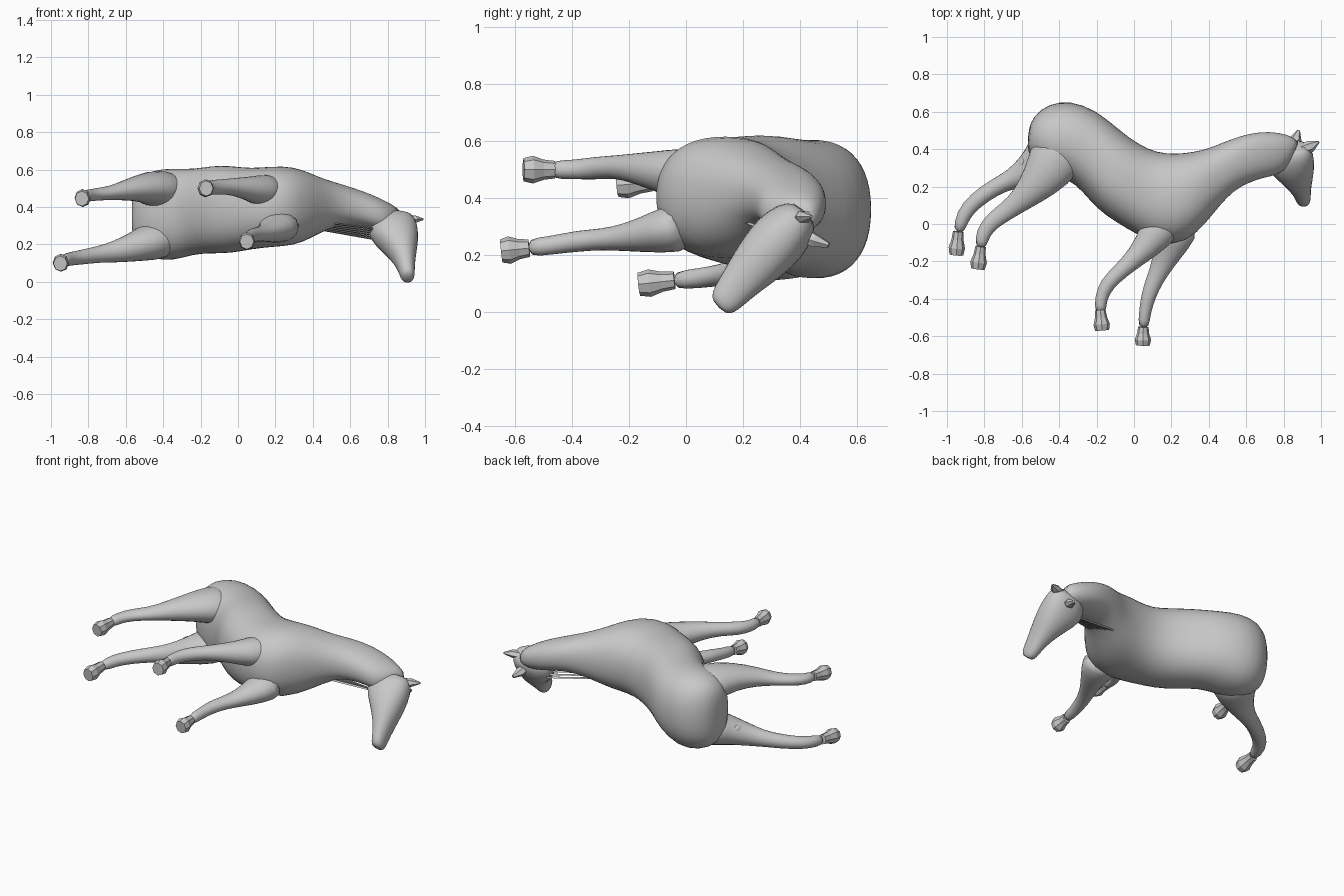
import bpy, bmesh, math
from mathutils import Vector as V

coat = bpy.data.materials.new("grey coat")
coat.diffuse_color = (0.58, 0.58, 0.58, 1)


def finish(name, bm, smooth=True):
    bmesh.ops.recalc_face_normals(bm, faces=bm.faces[:])
    mesh = bpy.data.meshes.new(name)
    bm.to_mesh(mesh)
    bm.free()
    ob = bpy.data.objects.new(name, mesh)
    bpy.context.collection.objects.link(ob)
    mesh.materials.append(coat)
    if smooth:
        for p in mesh.polygons:
            p.use_smooth = True
        mod = ob.modifiers.new("soften", 'SUBSURF')
        mod.levels = mod.render_levels = 1
    return ob


def loft(name, rings, n=16, power=1.0, smooth=True):
    """Skin a row of rings, each given as (centre, half axis u, half axis v)."""
    bm = bmesh.new()
    rows = []
    for c, u, v in rings:
        row = []
        for i in range(n):
            t = 2 * math.pi * i / n
            cs, sn = math.cos(t), math.sin(t)
            cs = math.copysign(abs(cs) ** power, cs)
            sn = math.copysign(abs(sn) ** power, sn)
            row.append(bm.verts.new(c + u * cs + v * sn))
        rows.append(row)
    for a, b in zip(rows, rows[1:]):
        for i in range(n):
            j = (i + 1) % n
            bm.faces.new((a[i], a[j], b[j], b[i]))
    bm.faces.new(rows[0])
    bm.faces.new(rows[-1])
    return finish(name, bm, smooth)


def limb(name, pts, n=12, smooth=True):
    """Tube along points (x, y, z, in-plane radius, sideways radius)."""
    rings = []
    for i, p in enumerate(pts):
        a, b = pts[max(i - 1, 0)], pts[min(i + 1, len(pts) - 1)]
        t = (V(b[:3]) - V(a[:3])).normalized()
        u = t.cross(V((0, 0, 1))).normalized()
        rings.append((V(p[:3]), u * p[3], u.cross(t) * p[4]))
    return loft(name, rings, n, 1.0, smooth)


# Trunk and neck: back point x y, belly point x y, middle z, half width
trunk = [
    (-.565, .50, -.57, .42, .36, .09),
    (-.54, .58, -.56, .35, .36, .19),
    (-.455, .645, -.46, .28, .36, .24),
    (-.34, .662, -.35, .235, .36, .25),
    (-.20, .61, -.28, .18, .375, .228),
    (-.08, .505, -.20, .08, .387, .236),
    (.02, .43, -.10, .01, .387, .236),
    (.12, .382, .02, -.06, .39, .217),
    (.23, .375, .13, -.115, .403, .217),
    (.32, .387, .28, -.105, .405, .213),
    (.40, .405, .39, .01, .407, .172),
    (.47, .435, .46, .10, .412, .137),
    (.55, .465, .53, .175, .415, .112),
    (.63, .487, .61, .22, .402, .10),
    (.72, .496, .70, .25, .378, .092),
    (.82, .482, .77, .26, .35, .08),
    (.90, .44, .83, .31, .335, .05),
]
rings = []
for xt, yt, xb, yb, z, w in trunk:
    top, bot = V((xt, yt, z)), V((xb, yb, z))
    rings.append(((top + bot) / 2, (top - bot) / 2, V((0, 0, w))))
loft("trunk_and_neck", rings, 24, .87)

# Head: jaw x, forehead x, centre y z, half width
head = [
    (.78, .93, .42, .355, .05),
    (.71, .957, .385, .32, .088),
    (.68, .97, .33, .26, .108),
    (.765, .962, .265, .19, .098),
    (.825, .95, .205, .125, .078),
    (.855, .946, .16, .07, .064),
    (.865, .946, .13, .035, .056),
    (.88, .935, .115, .015, .033),
]
loft("head", [(V(((a + b) / 2, y, z)), V(((b - a) / 2, 0, 0)),
               V((0, w * .72, -w * .69))) for a, b, y, z, w in head], 14, .9)

# Ears
limb("lower_ear", [(.85, .41, .27, .03, .03), (.865, .455, .25, .032, .025),
                   (.88, .50, .235, .008, .01)], 6, False)
limb("upper_ear", [(.90, .40, .33, .03, .025), (.945, .415, .335, .032, .022),
                   (.99, .44, .335, .005, .005)], 6, False)

# Legs, from hip or shoulder down to the fetlock
limb("upper_hind_leg", [
    (-.37, .46, .48, .15, .105), (-.42, .34, .495, .155, .11),
    (-.50, .23, .505, .112, .08), (-.60, .13, .49, .065, .057),
    (-.68, .07, .475, .052, .038), (-.76, .015, .468, .047, .035),
    (-.81, -.05, .46, .041, .032), (-.82, -.13, .455, .031, .032)])
limb("lower_hind_leg", [
    (-.40, .45, .235, .15, .11), (-.46, .35, .215, .14, .105),
    (-.56, .285, .185, .09, .08), (-.66, .235, .16, .052, .06),
    (-.74, .20, .148, .047, .046), (-.85, .125, .13, .045, .04),
    (-.915, .05, .12, .041, .036), (-.94, -.05, .11, .031, .034)])
limb("upper_fore_leg", [
    (.19, .06, .48, .13, .11), (.11, -.07, .49, .095, .082),
    (.02, -.17, .505, .058, .056), (-.07, -.25, .51, .044, .041),
    (-.145, -.32, .505, .043, .042), (-.18, -.40, .50, .034, .034),
    (-.178, -.48, .50, .032, .035)])
limb("lower_fore_leg", [
    (.24, .02, .31, .14, .105), (.20, -.10, .28, .10, .077),
    (.155, -.21, .262, .062, .05), (.11, -.30, .255, .047, .038),
    (.078, -.38, .25, .042, .039), (.058, -.47, .235, .032, .033),
    (.05, -.56, .225, .032, .035)])

# Hock points rising behind the cannons
limb("lower_hock", [(-.61, .25, .185, .045, .05), (-.60, .31, .21, .032, .045),
                    (-.585, .36, .24, .018, .03)], 6)
limb("upper_hock", [(-.62, .13, .485, .04, .045), (-.605, .19, .485, .03, .035),
                    (-.58, .26, .485, .015, .025)], 6)

# Hooves, faceted and flared toward the sole
hooves = {
    "upper_hind_hoof": ((-.82, -.12, .455), (-.835, -.24, .445)),
    "lower_hind_hoof": ((-.94, -.04, .112), (-.95, -.165, .098)),
    "upper_fore_hoof": ((-.18, -.46, .50), (-.17, -.57, .50)),
    "lower_fore_hoof": ((.05, -.55, .225), (.047, -.648, .215)),
}
for name, (a, b) in hooves.items():
    a, b = V(a), V(b)
    limb(name, [(*a.lerp(b, t), r, r * 1.1) for t, r in
                ((0, .028), (.35, .032), (.7, .044), (1, .037))], 8, False)

# Flat strands stretched under the neck from the jaw to the neck base
for i in range(6):
    t = i / 5
    limb("throat_strand", [
        (.41, .19 + .14 * t, .325 - .04 * t, .014, .005),
        (.72, .285 + .10 * t, .285 - .055 * t, .012, .005)], 4, False)
